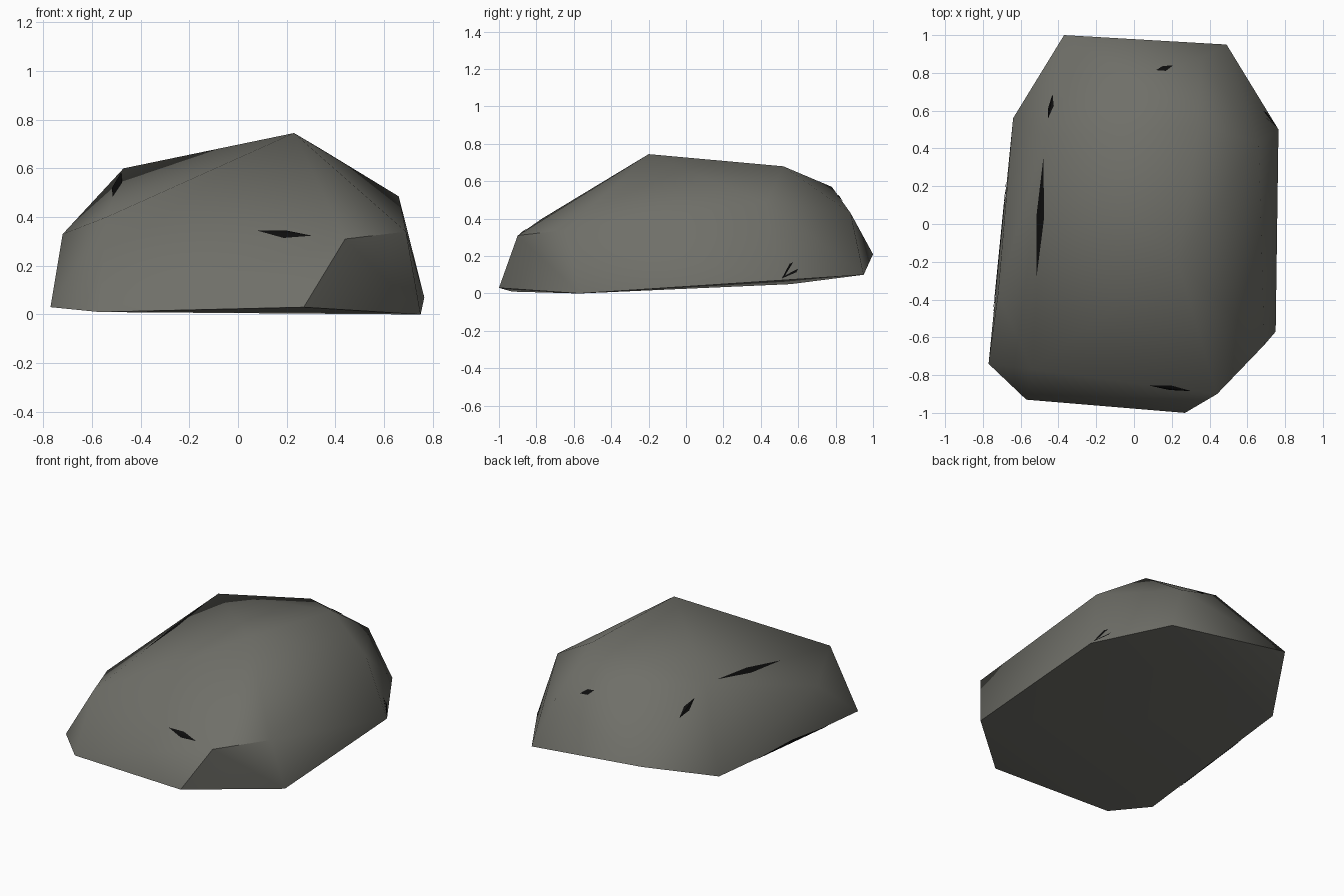
import bpy, bmesh, math
from mathutils import Vector
from mathutils.bvhtree import BVHTree

if "Cube" in bpy.data.objects:
    bpy.data.objects.remove(bpy.data.objects["Cube"])


def material(name, rgb):
    m = bpy.data.materials.new(name)
    m.diffuse_color = (*rgb, 1)
    m.use_nodes = True
    m.node_tree.nodes["Principled BSDF"].inputs["Base Color"].default_value = m.diffuse_color
    return m


def add_object(name, bm, mat):
    mesh = bpy.data.meshes.new(name)
    bm.to_mesh(mesh)
    bm.free()
    mesh.materials.append(mat)
    ob = bpy.data.objects.new(name, mesh)
    bpy.context.collection.objects.link(ob)
    return ob


stone = material("warm grey stone", (0.16, 0.16, 0.14))
black = material("black crack", (0.004, 0.004, 0.004))

# Corner points of the boulder: ground ring, shoulder ring, crest
ground = [(-.57, -.93, .01), (.27, -1.0, .03), (.75, -.57, 0), (.765, .50, .07),
          (.49, .95, .10), (-.37, 1.0, .21), (-.64, .56, .05), (-.77, -.74, .03)]
shoulder = [(.44, -.90, .31), (.69, -.64, .34), (.66, .43, .485), (.36, .88, .43),
            (-.72, -.37, .33), (-.54, -.77, .40)]
crest = [(.23, -.20, .745), (.34, .52, .68), (0, .78, .57), (-.47, .46, .60)]

# Boulder: faceted hull around the corners
bm = bmesh.new()
for p in ground + shoulder + crest:
    bm.verts.new(p)
bmesh.ops.convex_hull(bm, input=bm.verts[:])
bmesh.ops.recalc_face_normals(bm, faces=bm.faces[:])
surface = BVHTree.FromBMesh(bm)
boulder = add_object("boulder", bm, stone)

# Soft shallow edges, crisp steep ones
bpy.context.view_layer.objects.active = boulder
boulder.select_set(True)
bpy.ops.object.shade_smooth_by_angle(angle=math.radians(52))

# Dark crack marks: thin slivers folded over the middles of some ridges
# (ridge start, ridge end, from, to, half width)
marks = [((.44, -.90, .31), (-.54, -.77, .40), .14, .37, .022),
         ((-.54, -.77, .40), (-.47, .46, .60), .40, .91, .028),
         ((-.47, .46, .60), (-.37, 1.0, .21), .18, .42, .022),
         ((0, .78, .57), (.36, .88, .43), .32, .57, .02),
         ((.765, .50, .07), (.36, .88, .43), .03, .32, .03),
         ((-.77, -.74, .03), (-.64, .56, .05), .2, .75, .02)]
bm = bmesh.new()
centre = Vector((0, 0, .3))
for a, b, t0, t1, width in marks:
    a, b = Vector(a), Vector(b)
    start, mid, end = (a.lerp(b, t) for t in (t0, (t0 + t1) / 2, t1))
    out = (mid - Vector((0, mid.y * .7, .25))).normalized()
    side = (b - a).cross(out).normalized() * width
    lift = out * .004
    spine = [bm.verts.new(p + lift) for p in (start, mid, end)]
    for s in (side, -side):
        foot, normal = surface.find_nearest(mid + s)[:2]
        if normal.dot(foot - centre) < 0:
            normal = -normal
        edge = bm.verts.new(foot + normal * .004)
        bm.faces.new((spine[0], spine[1], edge))
        bm.faces.new((spine[1], spine[2], edge))
bmesh.ops.recalc_face_normals(bm, faces=bm.faces[:])
add_object("crack_marks", bm, black)
